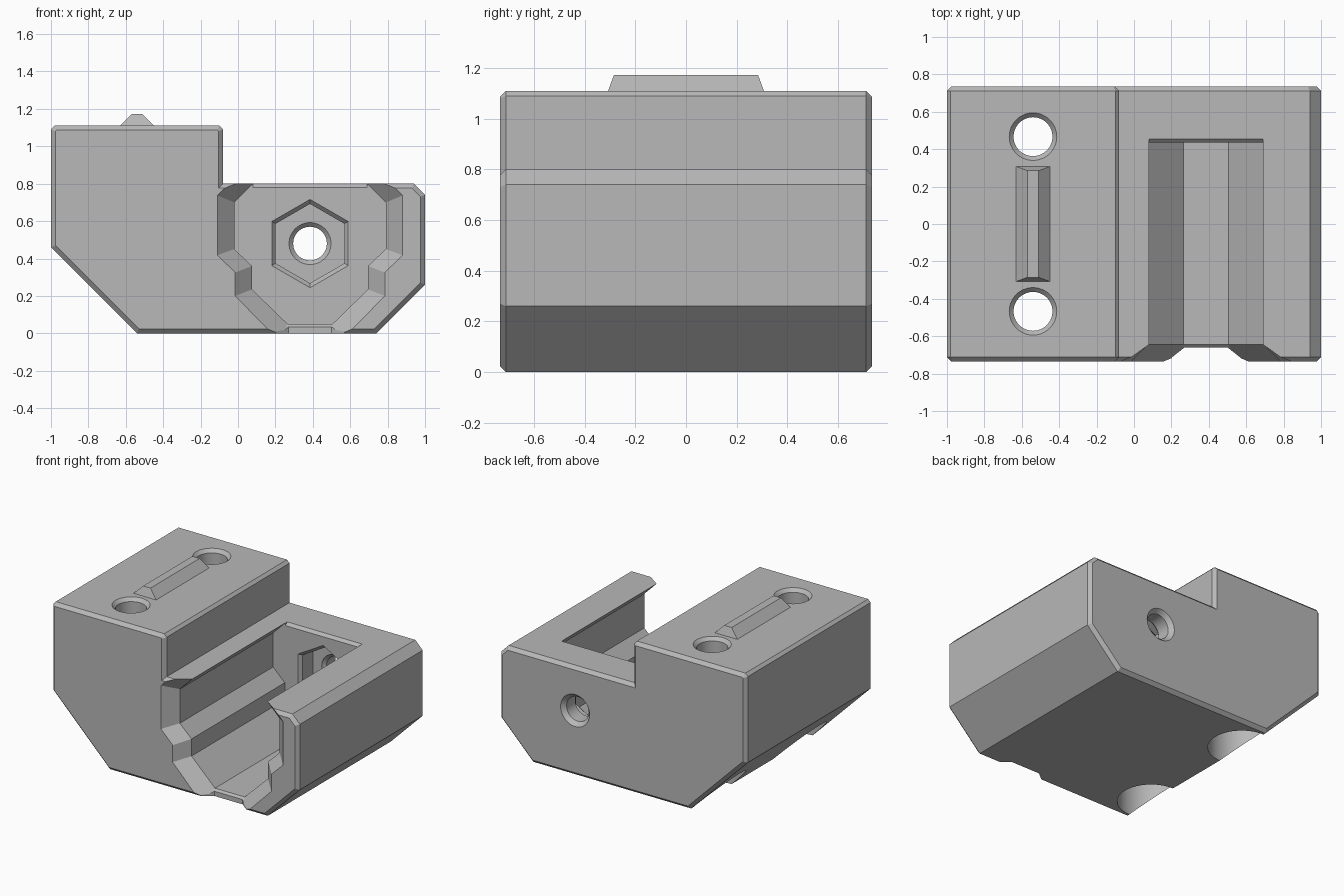
import bpy, bmesh, math

if "Cube" in bpy.data.objects:
    bpy.data.objects.remove(bpy.data.objects["Cube"], do_unlink=True)

grey = bpy.data.materials.new("plain_grey")
grey.use_nodes = True
grey.diffuse_color = (0.48, 0.48, 0.48, 1)
grey.node_tree.nodes["Principled BSDF"].inputs["Base Color"].default_value = grey.diffuse_color


def loft(name, loops, bevel_caps=0):
    """Solid skinned through matching loops of points, closed at both ends."""
    bm = bmesh.new()
    rings = [[bm.verts.new(p) for p in loop] for loop in loops]
    caps = [bm.faces.new(rings[0]), bm.faces.new(rings[-1])]
    n = len(rings[0])
    for a, b in zip(rings, rings[1:]):
        for i in range(n):
            j = (i + 1) % n
            bm.faces.new((a[i], a[j], b[j], b[i]))
    bmesh.ops.recalc_face_normals(bm, faces=bm.faces)
    if bevel_caps:
        edges = [e for c in caps for e in c.edges]
        bmesh.ops.bevel(bm, geom=edges, offset=bevel_caps, segments=1,
                        affect='EDGES', clamp_overlap=False)
    mesh = bpy.data.meshes.new(name)
    bm.to_mesh(mesh)
    bm.free()
    mesh.materials.append(grey)
    obj = bpy.data.objects.new(name, mesh)
    bpy.context.collection.objects.link(obj)
    return obj


def along_y(profile, y):
    return [(x, y, z) for x, z in profile]


def rect(x0, x1, y0, y1, z):
    return [(x0, y0, z), (x1, y0, z), (x1, y1, z), (x0, y1, z)]


def polygon(r, sides):
    steps = [math.tau * i / sides for i in range(sides)]
    return [(r * math.sin(a), r * math.cos(a)) for a in steps]


def bore(name, cx, c, stations, sides=48, axis='Z'):
    """Turned or hexagonal cutter from (position, radius) stations."""
    loops = []
    for t, r in stations:
        if axis == 'Z':
            loops.append([(cx + u, c + v, t) for u, v in polygon(r, sides)])
        else:
            loops.append([(cx + u, t, c + v) for u, v in polygon(r, sides)])
    return loft(name, loops)


def cut(target, cutter):
    mod = target.modifiers.new("cut", 'BOOLEAN')
    mod.operation = 'DIFFERENCE'
    mod.solver = 'EXACT'
    mod.object = cutter
    bpy.ops.object.select_all(action='DESELECT')
    bpy.context.view_layer.objects.active = target
    target.select_set(True)
    bpy.ops.object.modifier_apply(modifier=mod.name)
    bpy.data.objects.remove(cutter, do_unlink=True)


# Stepped body with chamfered front and back rims
outline = [(-0.98, 1.11), (-0.1, 1.11), (-0.08, 1.09), (-0.08, 0.8), (0.94, 0.8),
           (1, 0.74), (1, 0.26), (0.74, 0), (-0.54, 0), (-1, 0.46), (-1, 1.09)]
D = 0.735
body = loft("body", [along_y(outline, -D), along_y(outline, D)], bevel_caps=0.024)

# Open channel with a flared mouth
CX = 0.385
inner = [(0.305, 0.9), (0.305, 0.8), (0.405, 0.7), (0.405, 0.45),
         (0.31, 0.36), (0.31, 0.235), (0.12, 0.05)]
outer = [(0.432, 0.9), (0.432, 0.8), (0.495, 0.737), (0.495, 0.418),
         (0.4, 0.325), (0.4, 0.2), (0.165, -0.04)]


def both_sides(half):
    return [(CX - h, z) for h, z in half] + [(CX + h, z) for h, z in reversed(half)]


cut(body, loft("channel", [along_y(both_sides(outer), -0.85), along_y(both_sides(outer), -D),
                           along_y(both_sides(inner), -0.645), along_y(both_sides(inner), 0.435)]))

# Chamfer on the top edge of the channel's end wall
cut(body, loft("end_chamfer", [rect(0.081, 0.689, 0.3, 0.433, 0.778),
                               rect(0.081, 0.689, 0.3, 0.475, 0.82)]))

# Relief under the mouth
relief = [(0.2, -0.715), (0.27, -0.66), (0.5, -0.66), (0.57, -0.715), (0.57, -0.9), (0.2, -0.9)]
cut(body, loft("mouth_relief", [[(x, y, z) for x, y in relief] for z in (-0.1, 0.037)]))

# Hexagonal nut seat and its through hole
CZ = 0.48
cut(body, bore("nut_seat", CX, CZ, [(0.4, 0.236), (0.437, 0.236), (0.462, 0.212), (0.58, 0.212)],
               sides=6, axis='Y'))
cut(body, bore("nut_hole", CX, CZ, [(0.5, 0.112), (0.582, 0.112), (0.604, 0.09), (0.705, 0.09),
                                    (0.74, 0.122), (0.8, 0.122)], axis='Y'))

# Vertical screw holes with chamfered rims and wide counterbores beneath
for y in (-0.467, 0.467):
    cut(body, bore("screw_hole", -0.54, y, [(-0.1, 0.225), (0.5, 0.225), (0.5001, 0.104),
                                            (1.086, 0.104), (1.111, 0.128), (1.2, 0.128)]))

# Locating ridge on top
ridge = loft("locating_ridge", [rect(-0.632, -0.448, -0.308, 0.308, 1.109),
                                rect(-0.57, -0.51, -0.285, 0.285, 1.172)])

# Smooth bores, crisp edges
bpy.ops.object.select_all(action='DESELECT')
body.select_set(True)
bpy.context.view_layer.objects.active = body
bpy.ops.object.shade_smooth_by_angle(angle=math.radians(20))
